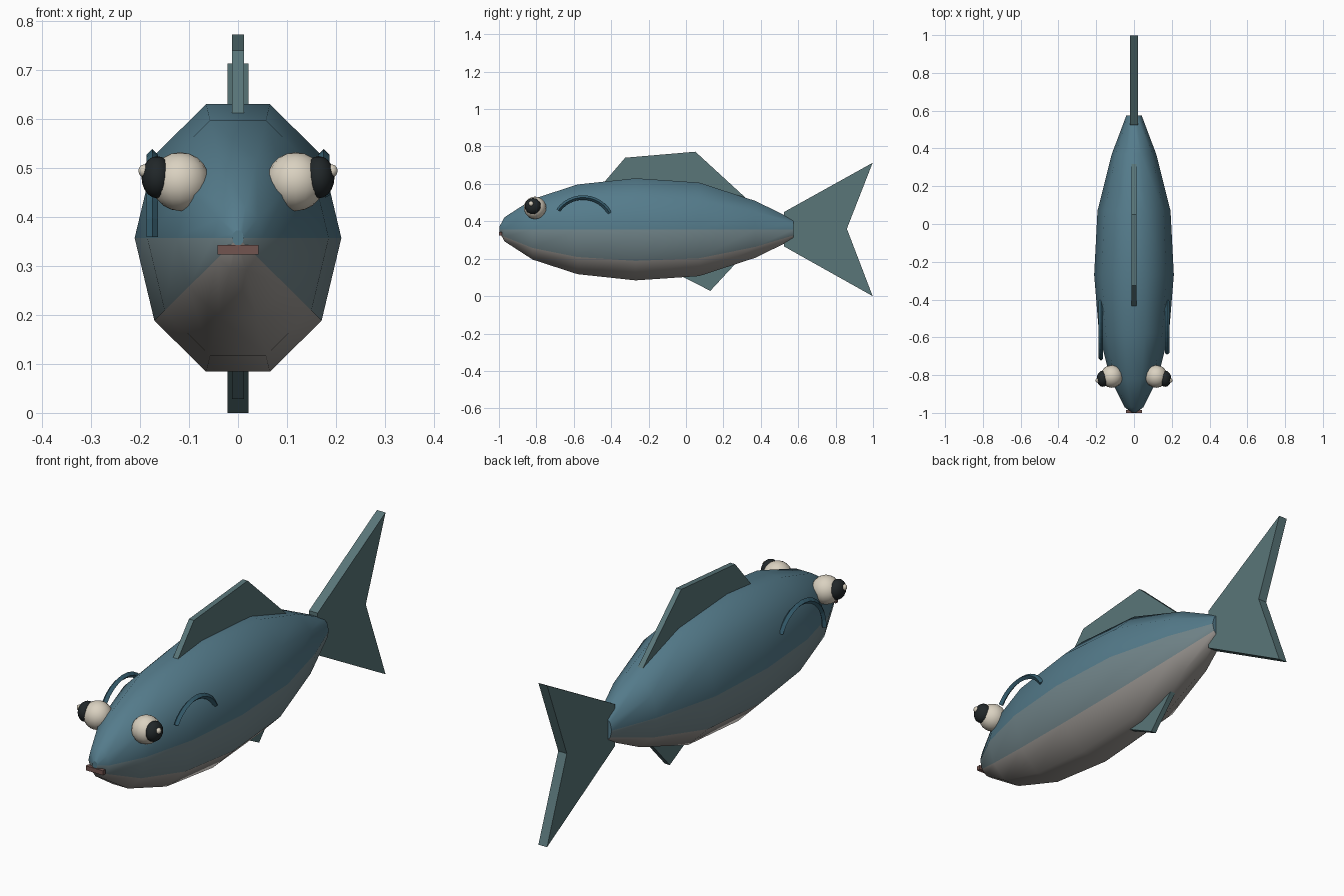
import bpy, bmesh, math
from mathutils import Vector

if "Cube" in bpy.data.objects:
    bpy.data.objects.remove(bpy.data.objects["Cube"])


def material(name, rgb):
    m = bpy.data.materials.new(name)
    m.diffuse_color = (*rgb, 1)
    m.use_nodes = True
    m.node_tree.nodes["Principled BSDF"].inputs["Base Color"].default_value = m.diffuse_color
    return m


BLUE = material("blue", (0.09, 0.20, 0.26))
MID = material("flank", (0.17, 0.24, 0.26))
BELLY = material("belly", (0.33, 0.31, 0.29))
FIN = material("fin", (0.10, 0.18, 0.19))
GILL = material("gill", (0.04, 0.12, 0.17))
WHITE = material("eye_white", (0.70, 0.64, 0.53))
BLACK = material("pupil", (0.015, 0.02, 0.022))
LIP = material("lip", (0.17, 0.09, 0.08))


def make(name, bm, *mats, smooth=False):
    bmesh.ops.recalc_face_normals(bm, faces=bm.faces[:])
    me = bpy.data.meshes.new(name)
    for f in bm.faces:
        f.smooth = smooth and len(f.verts) <= 4
    bm.to_mesh(me)
    bm.free()
    for m in mats:
        me.materials.append(m)
    ob = bpy.data.objects.new(name, me)
    bpy.context.collection.objects.link(ob)
    return ob


def loft(bm, rings):
    """Skin a list of rings of points and cap both ends."""
    vs = [[bm.verts.new(p) for p in r] for r in rings]
    n = len(vs[0])
    for a, b in zip(vs, vs[1:]):
        for i in range(n):
            j = (i + 1) % n
            bm.faces.new((a[i], a[j], b[j], b[i]))
    bm.faces.new(vs[0])
    bm.faces.new(vs[-1])


# Body: ten-sided spindle, (y, half height)
SIDES, ZC = 10, 0.357
profile = [(-0.997, 0.016), (-0.97, 0.068), (-0.82, 0.170), (-0.58, 0.252),
           (-0.27, 0.287), (0.07, 0.263), (0.37, 0.160), (0.575, 0.055)]
bm = bmesh.new()
loft(bm, [[(0.735 * r * math.cos(math.tau * i / SIDES), y,
            ZC + r * math.sin(math.tau * i / SIDES)) for i in range(SIDES)]
          for y, r in profile])
for f in bm.faces:
    if len(f.verts) == 4:
        c = f.calc_center_median()
        a = math.degrees(math.atan2(c.z - ZC, abs(c.x) / 0.735))
        f.material_index = 0 if a > 0 else (1 if a > -36 else 2)
make("body", bm, BLUE, MID, BELLY, smooth=True)


# Fins: flat outlines in the y-z plane, extruded across x
def fin(name, outline, half):
    bm = bmesh.new()
    f = bm.faces.new([bm.verts.new((-half, y, z)) for y, z in outline])
    ext = bmesh.ops.extrude_face_region(bm, geom=[f])
    bmesh.ops.translate(bm, vec=(2 * half, 0, 0),
                        verts=[v for v in ext["geom"] if isinstance(v, bmesh.types.BMVert)])
    make(name, bm, FIN)


fin("tail_fin", [(0.525, 0.45), (0.998, 0.713), (0.86, 0.36), (0.998, 0.0), (0.525, 0.265)], 0.021)
fin("dorsal_fin", [(-0.435, 0.612), (-0.325, 0.74), (0.05, 0.772), (0.325, 0.52)], 0.012)
fin("anal_fin", [(-0.03, 0.11), (0.13, 0.028), (0.28, 0.19)], 0.012)


# Eyes: ball, flattened pupil and highlight on each side
def ball(name, loc, scale, mat, seg=16, rings=10):
    bm = bmesh.new()
    bmesh.ops.create_uvsphere(bm, u_segments=seg, v_segments=rings, radius=1)
    bmesh.ops.scale(bm, vec=scale, verts=bm.verts[:])
    bmesh.ops.translate(bm, vec=loc, verts=bm.verts[:])
    make(name, bm, mat, smooth=True)


# Gill arcs: thin four-sided tube along part of a circle
def gill(name, x, start, end, r=0.162, t=0.012, steps=12):
    bm = bmesh.new()
    rings = []
    for k in range(steps + 1):
        a = math.radians(start + (end - start) * k / steps)
        out = Vector((0, math.cos(a), math.sin(a)))
        c = Vector((x, -0.55, 0.365)) + out * r
        rings.append([c + out * t, c + Vector((t, 0, 0)), c - out * t, c - Vector((t, 0, 0))])
    loft(bm, rings)
    make(name, bm, GILL)


for side, s, last in (("right", 1, 145), ("left", -1, 182)):
    ball(f"{side}_eye", (s * 0.118, -0.807, 0.472), (0.060, 0.060, 0.060), WHITE)
    ball(f"{side}_pupil", (s * 0.165, -0.819, 0.481), (0.032, 0.043, 0.043), BLACK)
    ball(f"{side}_highlight", (s * 0.192, -0.828, 0.494), (0.012, 0.013, 0.013), WHITE, 10, 6)
    gill(f"{side}_gill", s * 0.175, 29, last)

# Mouth
bm = bmesh.new()
bmesh.ops.create_cube(bm, size=1)
bmesh.ops.scale(bm, vec=(0.084, 0.016, 0.02), verts=bm.verts[:])
bmesh.ops.translate(bm, vec=(0, -0.992, 0.333), verts=bm.verts[:])
make("mouth", bm, LIP)
